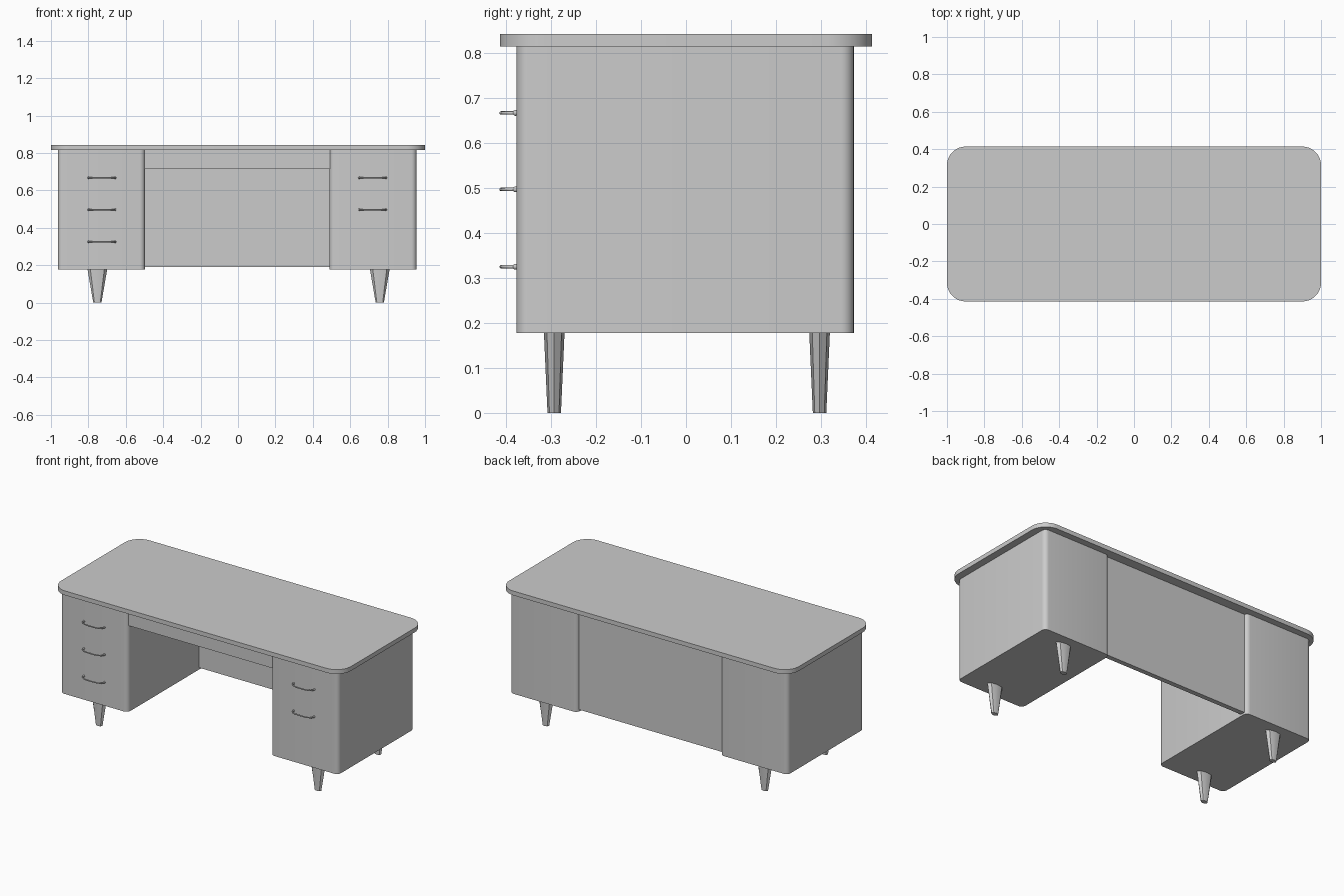
import bpy, bmesh, math

if "Cube" in bpy.data.objects:
    bpy.data.objects.remove(bpy.data.objects["Cube"])


def finish(name, bm, angle=35):
    bmesh.ops.recalc_face_normals(bm, faces=bm.faces)
    me = bpy.data.meshes.new(name)
    bm.to_mesh(me)
    bm.free()
    ob = bpy.data.objects.new(name, me)
    bpy.context.collection.objects.link(ob)
    bpy.ops.object.select_all(action='DESELECT')
    bpy.context.view_layer.objects.active = ob
    ob.select_set(True)
    bpy.ops.object.shade_smooth_by_angle(angle=math.radians(angle))
    return ob


def rounded_block(name, x0, x1, y0, y1, z0, z1, r=0.0, seg=6):
    """Box whose four vertical edges are rounded with radius r."""
    pts = []
    corners = ((x1 - r, y1 - r, 0), (x0 + r, y1 - r, 90),
               (x0 + r, y0 + r, 180), (x1 - r, y0 + r, 270))
    for cx, cy, start in corners:
        for i in range(seg + 1 if r else 1):
            a = math.radians(start + 90 * i / seg)
            pts.append((cx + r * math.cos(a), cy + r * math.sin(a)))
    bm = bmesh.new()
    face = bm.faces.new([bm.verts.new((x, y, z0)) for x, y in pts])
    ext = bmesh.ops.extrude_face_region(bm, geom=[face], use_keep_orig=True)
    verts = [g for g in ext['geom'] if isinstance(g, bmesh.types.BMVert)]
    bmesh.ops.translate(bm, verts=verts, vec=(0, 0, z1 - z0))
    return finish(name, bm)


def leg(name, x, y, height=0.18, sides=8):
    """Tapered leg with a flattened octagonal section."""
    bm = bmesh.new()
    rings = []
    for z, rx, ry in ((0, 0.022, 0.015), (height, 0.053, 0.023)):
        rings.append([bm.verts.new((x + rx * math.cos(math.tau * i / sides),
                                    y + ry * math.sin(math.tau * i / sides), z))
                      for i in range(sides)])
    for i in range(sides):
        j = (i + 1) % sides
        bm.faces.new((rings[0][i], rings[0][j], rings[1][j], rings[1][i]))
    bm.faces.new(rings[0])
    bm.faces.new(rings[1])
    return finish(name, bm, 30)


def handle(name, x, z):
    """Bowed pull: thin rod swept along a path, with a small knob at each end."""
    half = [(0.072, -0.374), (0.070, -0.390), (0.062, -0.401), (0.045, -0.408), (0.02, -0.411)]
    path = [(-px, py) for px, py in half] + half[::-1]
    bm = bmesh.new()
    rings, r, n = [], 0.004, 8
    for k, (px, py) in enumerate(path):
        ax, ay = path[max(k - 1, 0)]
        bx, by = path[min(k + 1, len(path) - 1)]
        length = math.hypot(bx - ax, by - ay)
        nx, ny = -(by - ay) / length, (bx - ax) / length
        ring = []
        for i in range(n):
            a = math.tau * i / n
            ring.append(bm.verts.new((x + px + nx * r * math.cos(a),
                                      py + ny * r * math.cos(a), z + r * math.sin(a))))
        rings.append(ring)
    for a, b in zip(rings, rings[1:]):
        for i in range(n):
            j = (i + 1) % n
            bm.faces.new((a[i], a[j], b[j], b[i]))
    for side in (-1, 1):
        ball = bmesh.ops.create_uvsphere(bm, u_segments=10, v_segments=6, radius=0.0065)
        bmesh.ops.translate(bm, verts=ball['verts'], vec=(x + side * 0.071, -0.379, z))
    return finish(name, bm, 60)


# Desk top with generous rounded corners
rounded_block("desk_top", -1, 1, -0.414, 0.414, 0.815, 0.842, 0.1, 10)

# Drawer pedestals
rounded_block("left_pedestal", -0.963, -0.497, -0.377, 0.373, 0.178, 0.815, 0.028)
rounded_block("right_pedestal", 0.489, 0.955, -0.377, 0.373, 0.178, 0.815, 0.028)

# Centre drawer and rear privacy panel
rounded_block("centre_drawer", -0.5, 0.492, -0.365, 0.33, 0.715, 0.815)
rounded_block("back_panel", -0.5, 0.492, 0.325, 0.355, 0.19, 0.815)

# Legs
for side, x in (("left", -0.752), ("right", 0.758)):
    leg("front_leg_" + side, x, -0.293)
    leg("back_leg_" + side, x, 0.297)

# Drawer handles: three on the left, two on the right
for z in (0.667, 0.497, 0.325):
    handle("left_drawer_handle", -0.728, z)
for z in (0.667, 0.497):
    handle("right_drawer_handle", 0.72, z)
